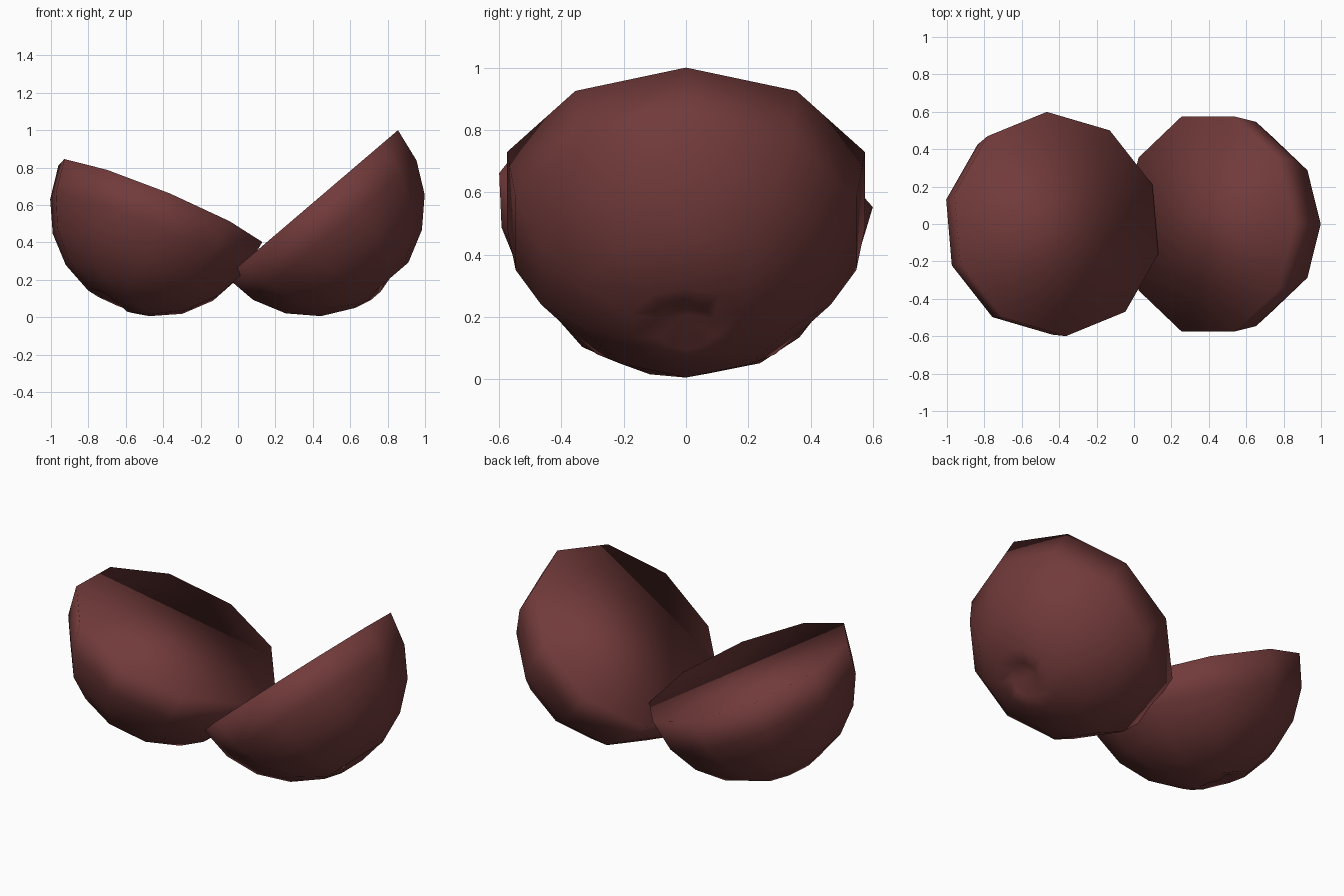
import bpy, bmesh, math
from mathutils import Vector, Matrix

if "Cube" in bpy.data.objects:
    bpy.data.objects.remove(bpy.data.objects["Cube"])

R, SIDES = 0.604, 10

skin = bpy.data.materials.new("dark red brown")
skin.diffuse_color = (0.165, 0.042, 0.042, 1)
skin.use_nodes = True
skin.node_tree.nodes["Principled BSDF"].inputs["Base Color"].default_value = skin.diffuse_color


def half_fruit(name, centre, uphill, normal):
    """Half ball with a flat cut face along `normal` and a dimple at its pole."""
    bm = bmesh.new()
    rings = []
    # dome rings, every 18 degrees, from the cut edge down to the dimple lip
    for lat in (0, 18, 36, 54, 72, 81):
        r, depth = R * math.cos(math.radians(lat)), R * math.sin(math.radians(lat))
        ring = []
        for i in range(SIDES):
            a = 2 * math.pi * i / SIDES
            d = depth
            if lat == 81 and math.cos(a) > 0.2:   # lip sinks on the uphill side
                d -= 0.03
            ring.append(bm.verts.new((r * math.cos(a), r * math.sin(a), -d)))
        rings.append(ring)
    for up, low in zip(rings, rings[1:]):
        for i in range(SIDES):
            j = (i + 1) % SIDES
            bm.faces.new((up[i], low[i], low[j], up[j]))
    # flat cut face
    bm.faces.new(rings[0])
    # hollow of the dimple
    pit = bm.verts.new((0, 0, -0.525))
    for i in range(SIDES):
        bm.faces.new((rings[-1][i], pit, rings[-1][(i + 1) % SIDES]))
    bmesh.ops.recalc_face_normals(bm, faces=bm.faces)
    for f in bm.faces:
        f.smooth = True
    # tilt into place
    n = Vector(normal).normalized()
    u = Vector(uphill)
    u = (u - n * u.dot(n)).normalized()
    rot = Matrix((u, n.cross(u), n)).transposed().to_4x4()
    bm.transform(Matrix.Translation(centre) @ rot)
    mesh = bpy.data.meshes.new(name)
    bm.to_mesh(mesh)
    bm.free()
    mesh.materials.append(skin)
    obj = bpy.data.objects.new(name, mesh)
    bpy.context.collection.objects.link(obj)


half_fruit("right_half", (0.396, 0, 0.608), (0.760, 0, 0.649), (-0.649, 0, 0.760))
half_fruit("left_half", (-0.415, 0, 0.607), (-0.545, 0.16, 0.205), (0.379, 0.116, 0.918))
